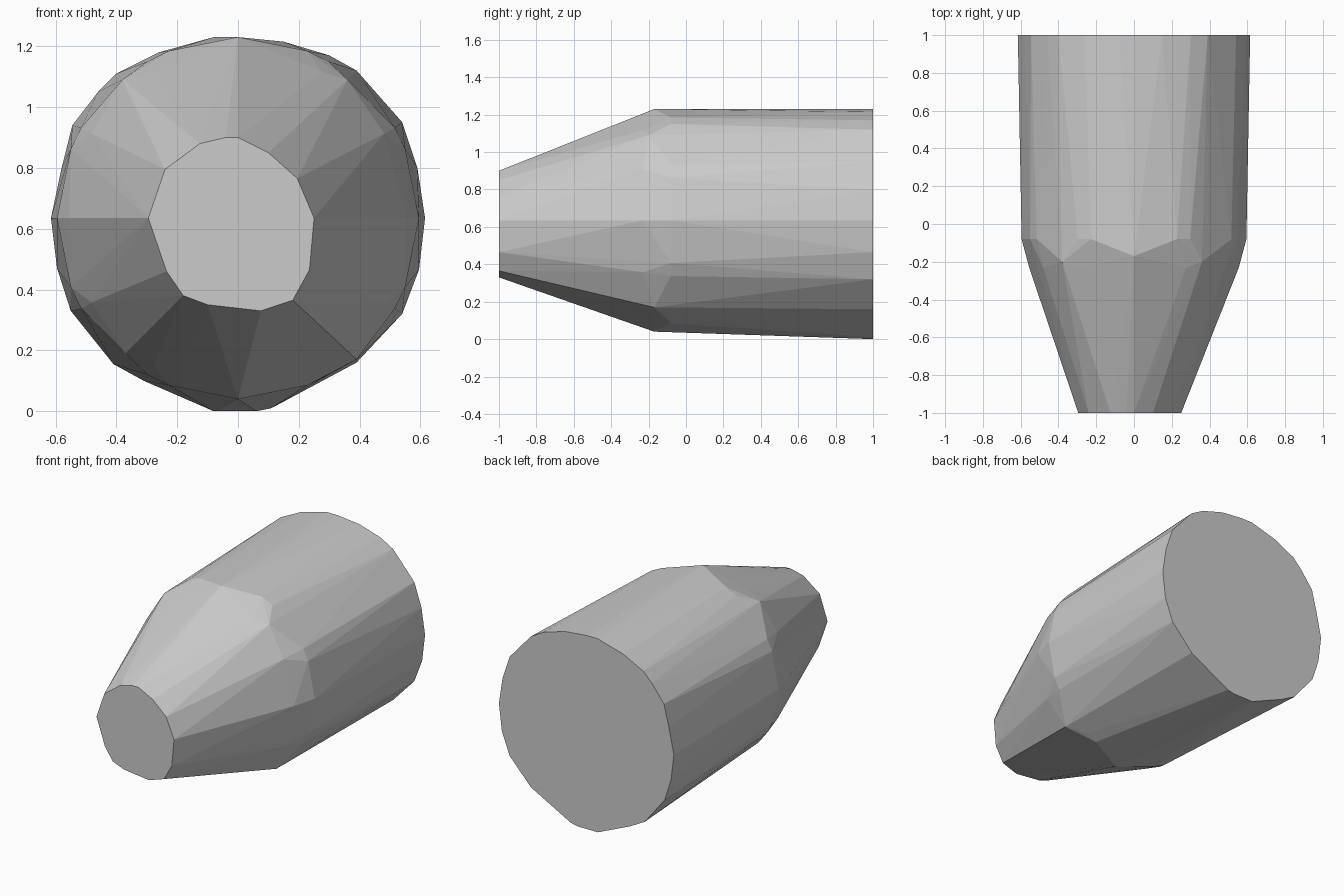
import bpy, bmesh, math

if "Cube" in bpy.data.objects:
    bpy.data.objects.remove(bpy.data.objects["Cube"])

# Outlines as (x, z): narrow front face and wide back face
front = [(-.04, .9), (0, .9), (.1, .85), (.195, .765), (.25, .635), (.235, .465),
         (.18, .365), (.075, .33), (-.1, .35), (-.18, .38), (-.235, .46),
         (-.295, .635), (-.24, .795), (-.125, .88)]
back = [(0, 1.23), (-.08, 1.23), (-.26, 1.18), (-.4, 1.11), (-.46, 1.05), (-.545, .94),
        (-.58, .8), (-.615, .635), (-.595, .47), (-.55, .33), (-.41, .155), (-.31, .1),
        (-.08, 0), (.06, 0), (.11, .01), (.39, .16), (.54, .32), (.595, .465),
        (.615, .635), (.59, .8), (.54, .95), (.39, 1.12), (.3, 1.17), (.15, 1.215)]
points = [(x, -1, z) for x, z in front] + [(x, 1, z) for x, z in back]


def ring(radius, y, start, count):
    for i in range(count):
        a = math.radians(start) + math.tau * i / count
        points.append((radius * math.cos(a), y, .635 + radius * math.sin(a)))


# Faceted shoulder: two staggered rings plus top and bottom ridge points
ring(.595, -.08, 22.5, 8)
ring(.595, -.08, 0, 4 * 3)
ring(.555, -.23, 0, 12)
points += [(0, -.17, 1.23), (0, -.17, .04), (.36, -.2, 1.09), (-.38, -.2, 1.09),
           (.39, -.17, .17), (-.37, -.2, .19)]

# Faceted tapered body wrapped around the outlines
bm = bmesh.new()
for p in points:
    bm.verts.new(p)
hull = bmesh.ops.convex_hull(bm, input=bm.verts)
loose = [v for v in bm.verts if not v.link_faces]
bmesh.ops.delete(bm, geom=loose, context='VERTS')
bmesh.ops.dissolve_limit(bm, angle_limit=math.radians(1), verts=bm.verts, edges=bm.edges)
bmesh.ops.recalc_face_normals(bm, faces=bm.faces)

mesh = bpy.data.meshes.new("tapered_body")
bm.to_mesh(mesh)
bm.free()
bpy.context.collection.objects.link(bpy.data.objects.new("tapered_body", mesh))
